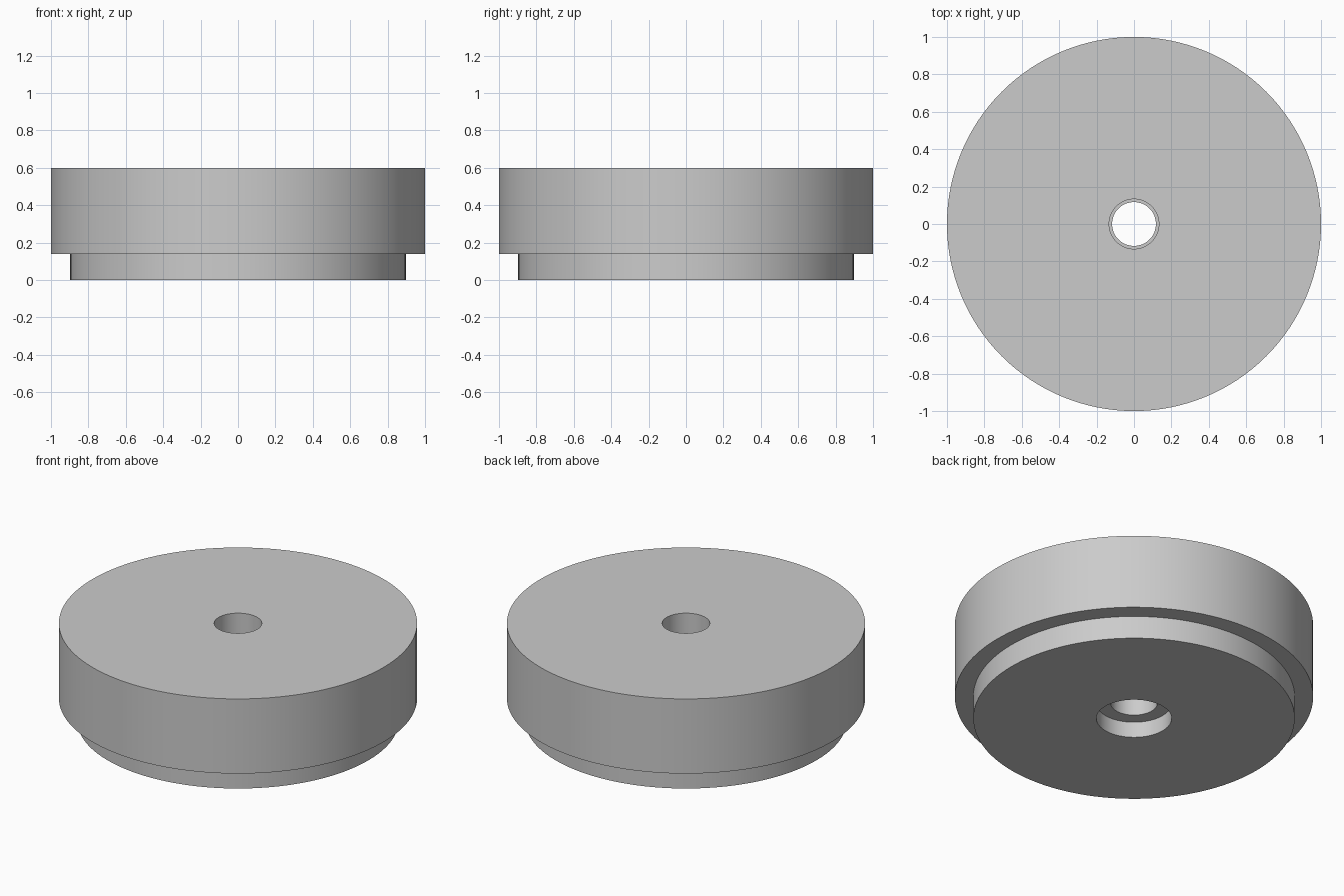
import bpy, bmesh
from math import tau, radians
from mathutils import Matrix, Vector

cube = bpy.data.objects.get("Cube")
if cube:
    bpy.data.objects.remove(cube, do_unlink=True)

SIDES = 128

# Single grey finish
grey = bpy.data.materials.new("plain grey")
grey.use_nodes = True
colour = (0.6, 0.6, 0.6, 1)
grey.diffuse_color = colour
grey.node_tree.nodes["Principled BSDF"].inputs["Base Color"].default_value = colour


def lathe(name, profile):
    """Spin a closed (radius, height) profile around the z axis."""
    bm = bmesh.new()
    verts = [bm.verts.new((r, 0, z)) for r, z in profile]
    edges = [bm.edges.new((v, verts[i - 1])) for i, v in enumerate(verts)]
    bmesh.ops.spin(bm, geom=verts + edges, axis=(0, 0, 1), cent=(0, 0, 0),
                   angle=tau, steps=SIDES, use_duplicate=False)
    bmesh.ops.remove_doubles(bm, verts=bm.verts, dist=0.0001)
    bmesh.ops.recalc_face_normals(bm, faces=bm.faces)
    mesh = bpy.data.meshes.new(name)
    bm.to_mesh(mesh)
    bm.free()
    mesh.materials.append(grey)
    obj = bpy.data.objects.new(name, mesh)
    bpy.context.collection.objects.link(obj)
    bpy.context.view_layer.objects.active = obj
    obj.select_set(True)
    bpy.ops.object.shade_smooth_by_angle(angle=radians(30))
    obj.select_set(False)
    return obj


# Stepped disc with a counterbored, slightly stepped centre hole
lathe("stepped_disc", [
    (0.897, 0), (0.897, 0.14), (1, 0.14), (1, 0.6),   # foot and rim
    (0.133, 0.6), (0.133, 0.4), (0.117, 0.4),         # upper bore and lip
    (0.117, 0.3), (0.13, 0.3), (0.13, 0.097),         # lower bore
    (0.21, 0.097), (0.21, 0),                         # counterbore
])
